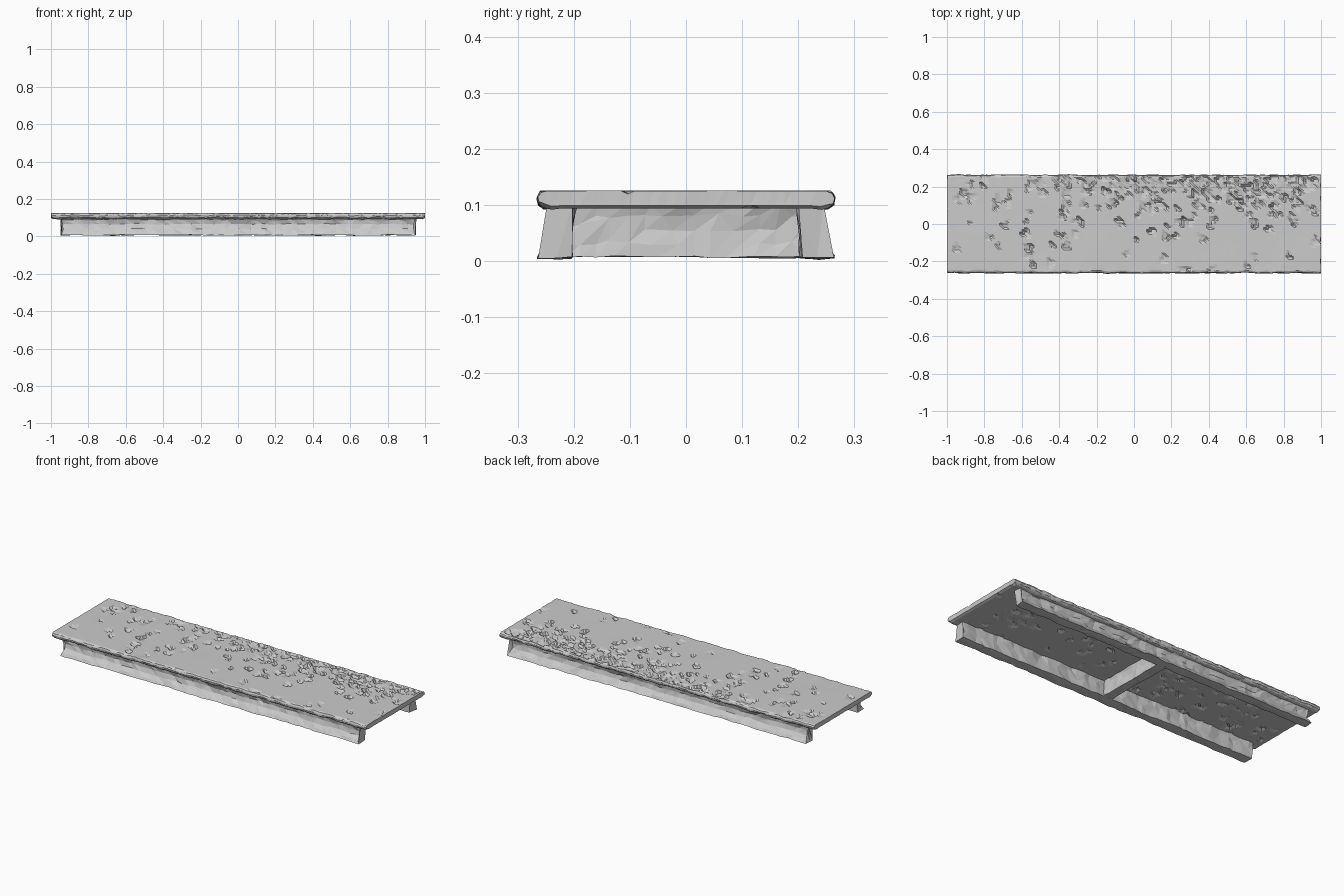
import bpy, bmesh, math, random
from mathutils import Vector, noise

if "Cube" in bpy.data.objects:
    bpy.data.objects.remove(bpy.data.objects["Cube"])

rng = random.Random(7)


def rough(co, amp, freq, seed):
    """Chunky stone noise made from two octaves."""
    p = co * freq + Vector((seed * 3.7, seed * 1.3, 0.5))
    return (noise.noise_vector(p) + 0.6 * noise.noise_vector(p * 2.3)) * amp


def loft(name, xs, profile, deform, ratio):
    """Sweep a closed (y, z) profile along x, deform it, then thin into facets."""
    bm = bmesh.new()
    rings = [[bm.verts.new((x, y, z)) for y, z in profile] for x in xs]
    n = len(profile)
    for a, b in zip(rings, rings[1:]):
        for i in range(n):
            j = (i + 1) % n
            bm.faces.new((a[i], a[j], b[j], b[i]))
    bm.faces.new(rings[0])
    bm.faces.new(rings[-1][::-1])
    bmesh.ops.triangulate(bm, faces=bm.faces[:])
    for v in bm.verts:
        v.co = deform(v.co.copy())
        v.co.z = max(v.co.z, 0.002)
    bmesh.ops.recalc_face_normals(bm, faces=bm.faces[:])
    mesh = bpy.data.meshes.new(name)
    bm.to_mesh(mesh)
    bm.free()
    obj = bpy.data.objects.new(name, mesh)
    bpy.context.collection.objects.link(obj)
    mod = obj.modifiers.new("facets", 'DECIMATE')
    mod.ratio = ratio
    return obj


def span(a, b, n):
    return [a + (b - a) * i / (n - 1) for i in range(n)]


def make_chips(count, weight):
    """Scatter triangular gouges, denser where weight is high."""
    chips = []
    while len(chips) < count:
        x, y = rng.uniform(-0.98, 0.98), rng.uniform(-0.25, 0.255)
        if rng.random() < weight(x, y):
            chips.append((x, y, rng.uniform(0, math.tau),
                          rng.uniform(0.02, 0.042), rng.uniform(0.006, 0.014)))
    return chips


def chip_depth(x, y, chips):
    """Each gouge is a sloping floor that ends in a steep step."""
    depth = 0
    for cx, cy, a, r, d in chips:
        dx, dy = x - cx, y - cy
        if abs(dx) > r or abs(dy) > r:
            continue
        u = dx * math.cos(a) + dy * math.sin(a)
        v = -dx * math.sin(a) + dy * math.cos(a)
        t = (u + r) / (1.6 * r)
        if 0 < t < 1 and abs(v) < 0.65 * r * t:
            depth = max(depth, d * t)
    return depth


# Slab: worn flat top, rounded ragged rim
top_chips = make_chips(
    230, lambda x, y: 0.03 + max(0, (y + 0.15) / 0.4) ** 2 * (0.2 + 0.8 * max(0, (x + 0.6) / 1.6)))
under_chips = make_chips(120, lambda x, y: 0.5)

slab_profile = ([(y, 0.125) for y in span(-0.25, 0.25, 42)]
                + [(0.259, 0.121), (0.263, 0.112), (0.261, 0.102), (0.253, 0.095), (0.24, 0.092)]
                + [(y, 0.094) for y in span(0.22, -0.22, 30)]
                + [(-0.24, 0.092), (-0.253, 0.095), (-0.261, 0.102), (-0.263, 0.112), (-0.259, 0.121)])


def shape_slab(co):
    x, y, z = co
    rim = max(0, min(1, (abs(y) - 0.22) / 0.035))
    d = rough(co, 0.0055, 17, 1)
    if z > 0.123:
        co.z += 0.0012 * noise.noise(co * 5) - chip_depth(x, y, top_chips) + d.z * 0.3 * rim
    elif rim == 0:
        co.z += chip_depth(x, y, under_chips) * 0.7
    else:
        co.z += d.z * rim
    co.y += d.y * rim * 0.8
    if abs(x) > 0.99:
        co.x -= math.copysign(abs(d.x) * 0.6, x)
        if z < 0.1:
            co.z += 0.005
    co.x = max(-1, min(1, co.x))
    co.y = max(-0.267, min(0.267, co.y))
    return co


loft("slab", span(-1, 1, 151), slab_profile, shape_slab, 0.5)

# Side rails: waisted walls with a splayed foot
rail_profile = [(0.262, 0.007), (0.252, 0.022), (0.236, 0.042), (0.23, 0.066),
                (0.234, 0.086), (0.243, 0.102), (0.2, 0.102), (0.203, 0.082),
                (0.207, 0.06), (0.208, 0.035), (0.206, 0.007), (0.234, 0.006)]


def shape_rail(seed):
    def shape(co):
        d = rough(co, 0.009, 14, seed)
        if co.z > 0.095:
            d.z = 0
        if abs(co.x) > 0.9:
            d.x += math.copysign(0.016 * (0.05 - co.z) / 0.05, co.x)
        co.y += max(-0.012, min(0.012, d.y))
        co.z += d.z * 0.5
        co.x += d.x
        co.y = max(-0.265, min(0.265, co.y))
        return co
    return shape


for name, side, seed in (("front_rail", -1, 2), ("back_rail", 1, 5)):
    loft(name, span(-0.93, 0.935, 70), [(side * y, z) for y, z in rail_profile],
         shape_rail(seed), 0.6)

# Cross rib joining the rails at mid length
rib_profile = [(0.026, 0.007), (0.022, 0.03), (0.02, 0.055), (0.022, 0.08), (0.026, 0.102),
               (-0.026, 0.102), (-0.022, 0.08), (-0.02, 0.055), (-0.022, 0.03), (-0.026, 0.007)]


def shape_rib(co):
    d = rough(co, 0.008, 14, 9)
    co.y += d.y
    if co.z < 0.095:
        co.z += d.z * 0.5
    return co


rib = loft("cross_rib", span(-0.218, 0.218, 16), rib_profile, shape_rib, 0.6)
rib.rotation_euler.z = math.pi / 2
